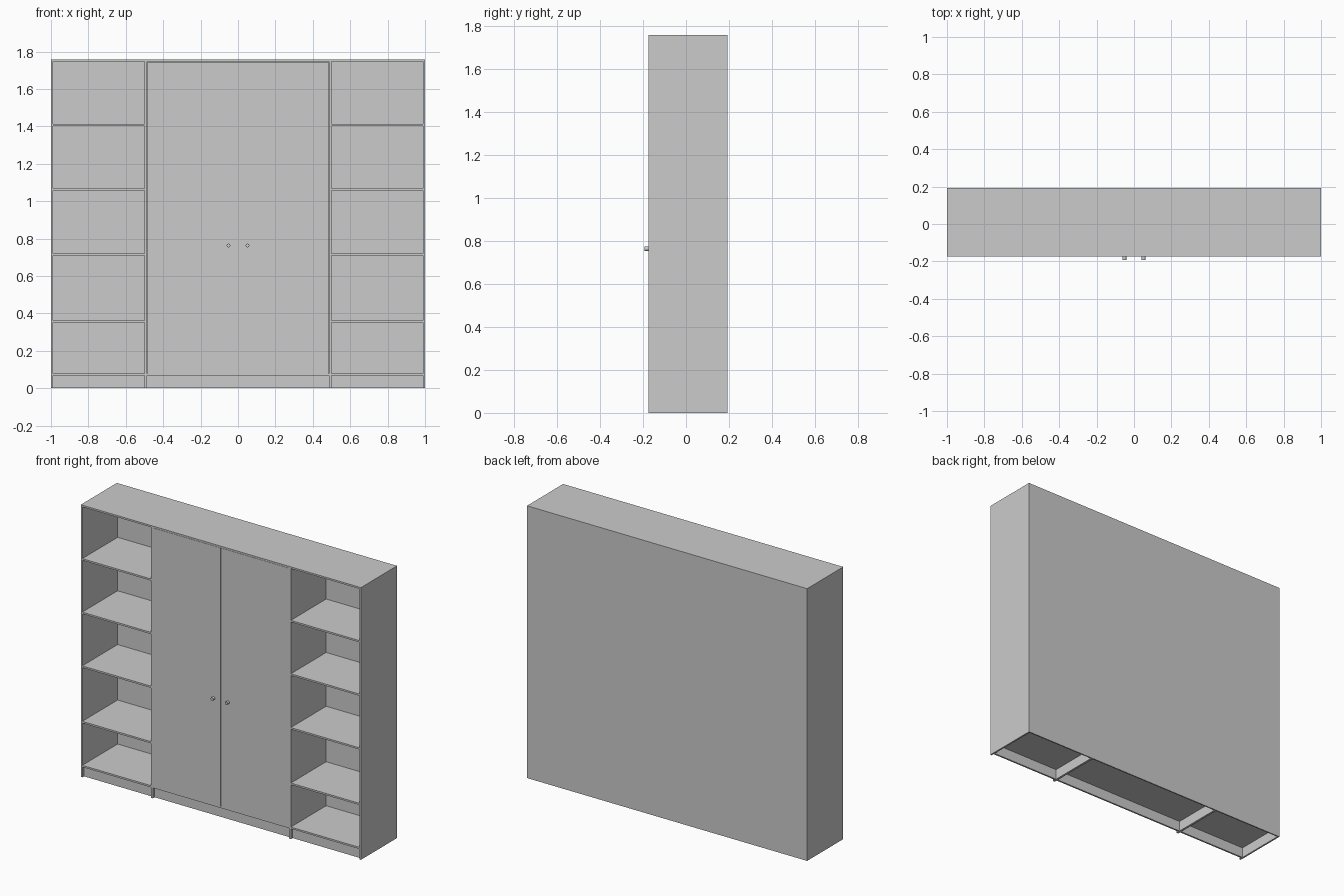
import bpy
import math

if "Cube" in bpy.data.objects:
    bpy.data.objects.remove(bpy.data.objects["Cube"])

HEIGHT, FRONT, BACK = 1.757, -0.175, 0.193
T = 0.011                      # board thickness
FLOOR = 0.078                  # top of the bottom boards


def box(name, x0, x1, y0, y1, z0, z1):
    bpy.ops.mesh.primitive_cube_add(
        size=1, location=((x0 + x1) / 2, (y0 + y1) / 2, (z0 + z1) / 2))
    ob = bpy.context.object
    ob.name = name
    ob.scale = (x1 - x0, y1 - y0, z1 - z0)
    bpy.ops.object.transform_apply(location=False, rotation=False, scale=True)
    return ob


# upright panels
uprights = [(-1.0, -0.989), (-0.5, -0.486), (0.486, 0.5), (0.989, 1.0)]
for i, (a, b) in enumerate(uprights):
    box(f"upright_panel_{i}", a, b, FRONT, BACK, 0, HEIGHT)

# top, bottom, plinth and back of each of the three bays
bays = [(uprights[i][1], uprights[i + 1][0]) for i in range(3)]
for name, (a, b) in zip(("left", "middle", "right"), bays):
    box(f"{name}_back", a, b, BACK - 0.008, BACK, 0, HEIGHT)
    inner = BACK - 0.008
    box(f"{name}_top", a, b, FRONT, inner, HEIGHT - T, HEIGHT)
    box(f"{name}_bottom", a, b, FRONT, inner, FLOOR - T, FLOOR)
    box(f"{name}_plinth", a, b, FRONT + 0.018, FRONT + 0.029, 0, FLOOR - T)
    # open shelves in the outer bays
    if name != "middle":
        for k, z in enumerate((0.362, 0.72, 1.067, 1.412)):
            box(f"{name}_shelf_{k}", a, b, FRONT, inner, z - T, z)

# doors and knobs
for name, s in (("left", -1), ("right", 1)):
    x0, x1 = sorted((s * 0.001, s * 0.485))
    box(f"{name}_door", x0, x1, FRONT, FRONT + T, FLOOR, HEIGHT - T - 0.001)
    bpy.ops.mesh.primitive_cylinder_add(
        vertices=20, radius=0.010, depth=0.0185,
        location=(s * 0.051, FRONT - 0.00925, 0.763),
        rotation=(math.pi / 2, 0, 0))
    bpy.context.object.name = f"{name}_knob"
    bpy.ops.object.shade_smooth_by_angle()
